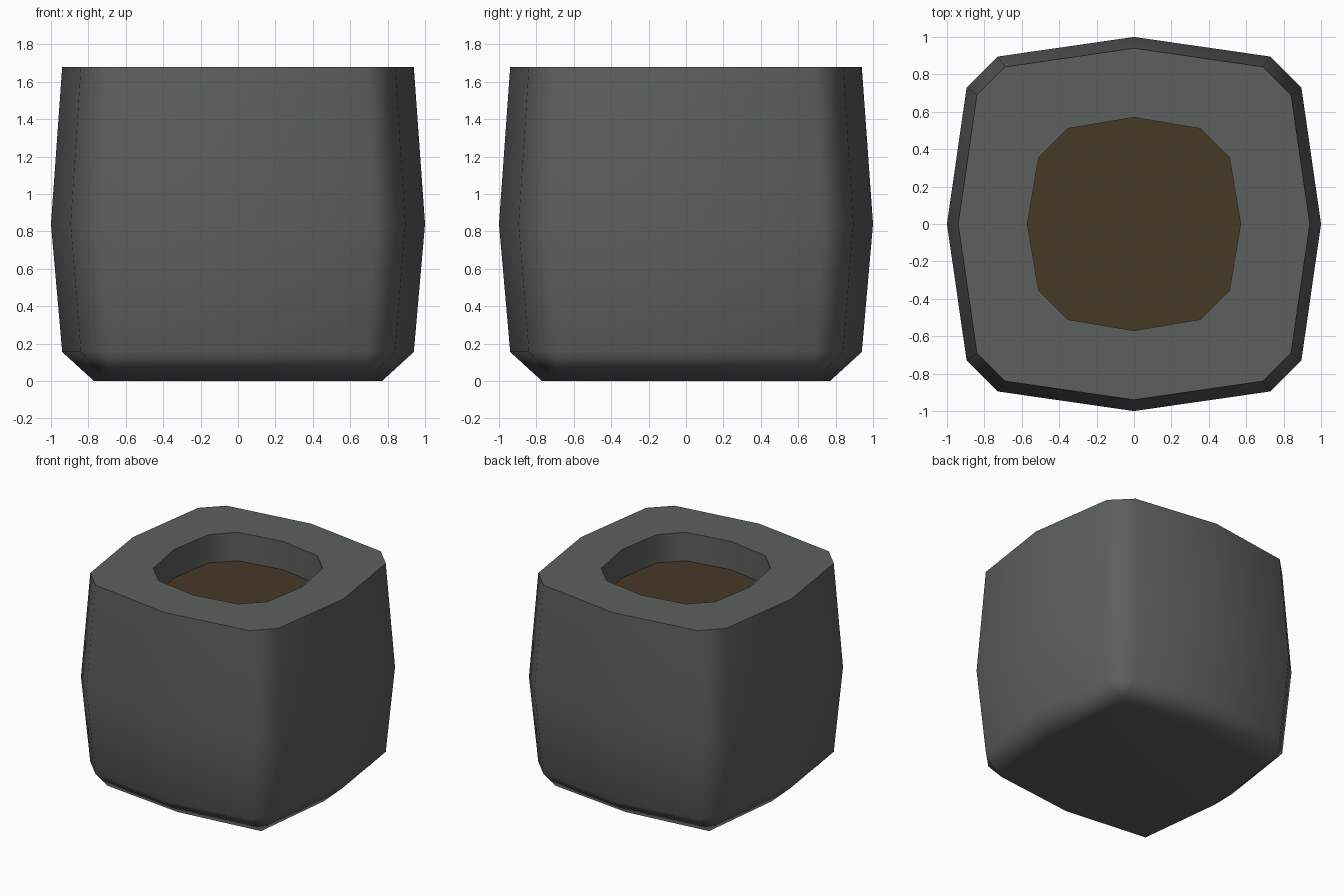
import bpy, bmesh

if "Cube" in bpy.data.objects:
    bpy.data.objects.remove(bpy.data.objects["Cube"])


def material(name, rgb):
    m = bpy.data.materials.new(name)
    m.diffuse_color = (*rgb, 1)
    m.use_nodes = True
    m.node_tree.nodes["Principled BSDF"].inputs["Base Color"].default_value = m.diffuse_color
    return m


def ring(mid, far, near, z):
    """Rounded square outline: side midpoints plus two points per corner."""
    pts, quarter = [], [(mid, 0), (far, near), (near, far)]
    for _ in range(4):
        pts += [(x, y, z) for x, y in quarter]
        quarter = [(-y, x) for x, y in quarter]
    return pts


def add_object(name, bm, mat):
    mesh = bpy.data.meshes.new(name)
    bm.to_mesh(mesh)
    bm.free()
    mesh.materials.append(mat)
    ob = bpy.data.objects.new(name, mesh)
    bpy.context.collection.objects.link(ob)
    return ob


TOP, SOIL = 1.68, 1.45
stone = material("dark grey stone", (0.105, 0.117, 0.110))
earth = material("brown soil", (0.064, 0.040, 0.019))

# Pot: stacked outlines from the base, up the bulging sides, and into the hole
outlines = [
    ring(0.77, 0.69, 0.69, 0),        # corner pairs merge into single points
    ring(0.94, 0.84, 0.69, 0.155),
    ring(1.0, 0.895, 0.73, 0.84),
    ring(0.94, 0.84, 0.69, TOP),
    ring(0.57, 0.51, 0.355, TOP),
    ring(0.57, 0.51, 0.355, SOIL),
]
bm = bmesh.new()
loops = [[bm.verts.new(p) for p in o] for o in outlines]
bm.faces.new(loops[0][::-1])
for a, b in zip(loops, loops[1:]):
    for i in range(12):
        j = (i + 1) % 12
        bm.faces.new((a[i], a[j], b[j], b[i]))
bmesh.ops.remove_doubles(bm, verts=bm.verts[:], dist=0.001)
for f in bm.faces:
    f.smooth = True
# Crisp edges around the flat rim only
for e in bm.edges:
    if all(abs(v.co.z - TOP) < 0.001 for v in e.verts):
        e.smooth = False
pot = add_object("pot", bm, stone)
mod = pot.modifiers.new("weighted normals", 'WEIGHTED_NORMAL')
mod.keep_sharp = True

# Soil: flat surface filling the hole
bm = bmesh.new()
bm.faces.new([bm.verts.new(p) for p in ring(0.57, 0.51, 0.355, SOIL)])
add_object("soil", bm, earth)
